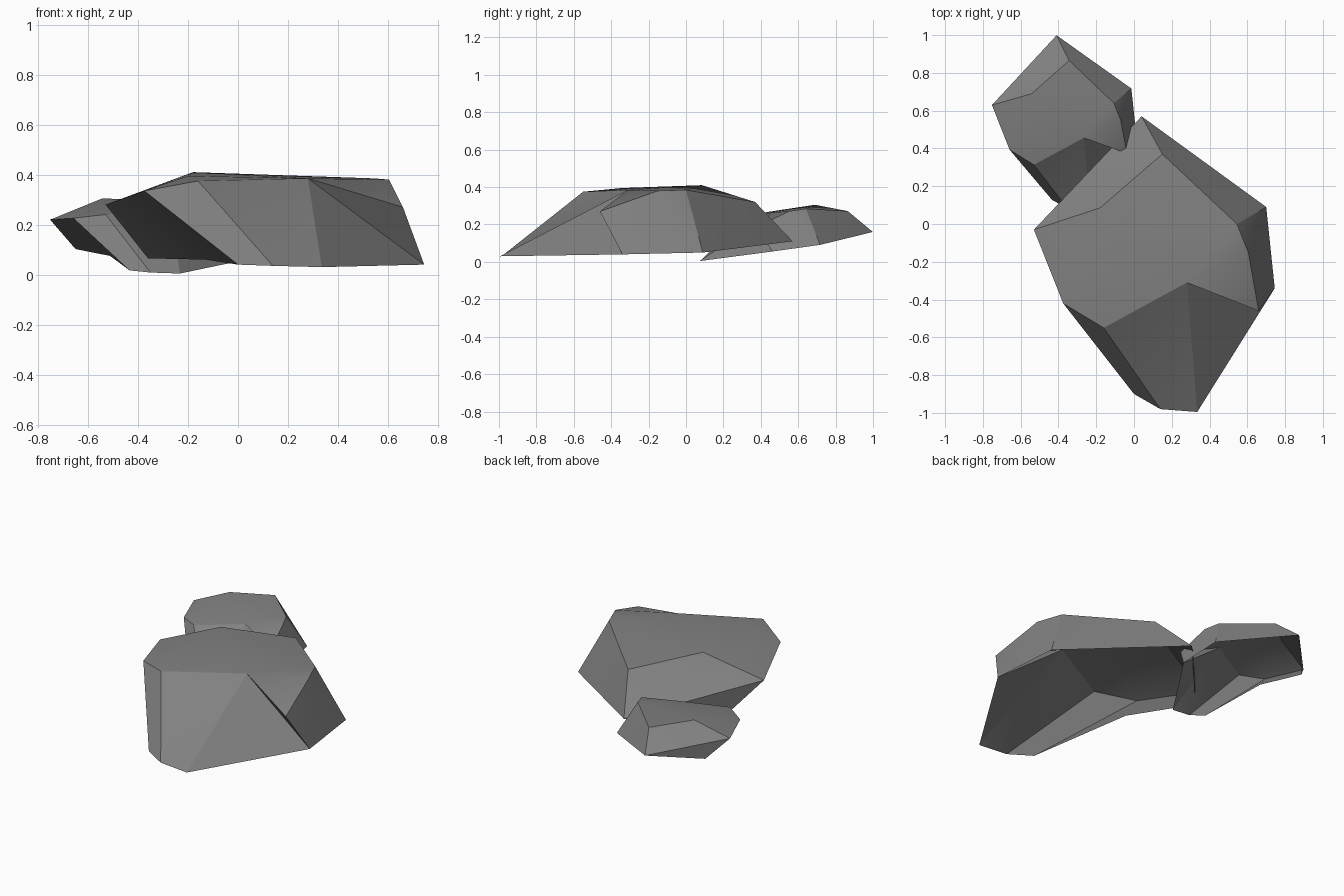
import bpy
import bmesh
from math import radians
from mathutils import Matrix

# Remove the default cube
default_cube = bpy.data.objects.get("Cube")
if default_cube:
    bpy.data.objects.remove(default_cube, do_unlink=True)

# Single stone colour
stone = bpy.data.materials.new("grey_stone")
stone.use_nodes = True
stone_colour = (0.22, 0.22, 0.22, 1.0)
stone.diffuse_color = stone_colour
shader = stone.node_tree.nodes["Principled BSDF"]
shader.inputs["Base Color"].default_value = stone_colour
shader.inputs["Roughness"].default_value = 0.9

# Corners of the boulder shell: ground rim first, then shoulders and crown
corners = {
    "rim_back": (0.04, 0.57, 0.11),
    "rim_east": (0.70, 0.09, 0.05),
    "rim_southeast": (0.745, -0.34, 0.04),
    "rim_front": (0.335, -0.995, 0.03),
    "rim_front_mid": (0.14, -0.98, 0.035),
    "rim_front_west": (0.0, -0.90, 0.04),
    "rim_west": (-0.13, -0.23, 0.06),
    "rim_northwest": (-0.36, 0.12, 0.065),
    "shoulder_back": (0.15, 0.37, 0.32),
    "shoulder_northeast": (0.545, 0.0, 0.385),
    "shoulder_east": (0.605, -0.15, 0.38),
    "shoulder_southeast": (0.66, -0.46, 0.27),
    "shoulder_southwest": (-0.16, -0.55, 0.375),
    "shoulder_west": (-0.375, -0.42, 0.335),
    "shoulder_northwest": (-0.53, -0.03, 0.28),
    "crown_back": (-0.18, 0.085, 0.41),
    "crown_west": (-0.2, -0.34, 0.395),
    "crown_front": (0.28, -0.31, 0.385),
}

# Facets, counter-clockwise from outside; the underside stays open
facets = [
    # Crown
    "crown_back crown_front shoulder_northeast shoulder_back",
    "crown_front shoulder_east shoulder_northeast",
    "crown_front shoulder_southeast shoulder_east",
    "crown_back crown_west crown_front",
    "crown_west shoulder_southwest crown_front",
    "crown_west shoulder_west shoulder_southwest",
    "crown_back shoulder_west crown_west",
    "crown_back shoulder_northwest shoulder_west",
    "crown_back shoulder_back shoulder_northwest",
    # Front slope
    "shoulder_southwest rim_front_mid crown_front",
    "rim_front_mid rim_front crown_front",
    "rim_front rim_southeast crown_front",
    "rim_southeast shoulder_southeast crown_front",
    "shoulder_west rim_front_west rim_front_mid shoulder_southwest",
    # East wall
    "rim_southeast shoulder_east shoulder_southeast",
    "rim_southeast rim_east shoulder_east",
    "rim_east shoulder_northeast shoulder_east",
    # Back wall
    "rim_east rim_back shoulder_back",
    "rim_east shoulder_back shoulder_northeast",
    "rim_back rim_northwest shoulder_northwest",
    "rim_back shoulder_northwest shoulder_back",
    # Overhanging west wall
    "shoulder_northwest rim_northwest rim_west",
    "shoulder_northwest rim_west shoulder_west",
    "shoulder_west rim_west rim_front_west",
]


def make_rock(name, placement):
    bm = bmesh.new()
    verts = {key: bm.verts.new(placement @ Matrix.Translation(co).to_translation())
             for key, co in corners.items()}
    for facet in facets:
        bm.faces.new([verts[key] for key in facet.split()])
    mesh = bpy.data.meshes.new(name)
    bm.to_mesh(mesh)
    bm.free()
    mesh.materials.append(stone)
    rock = bpy.data.objects.new(name, mesh)
    bpy.context.collection.objects.link(rock)
    bpy.ops.object.select_all(action="DESELECT")
    rock.select_set(True)
    bpy.context.view_layer.objects.active = rock
    bpy.ops.object.shade_smooth_by_angle(angle=radians(25))


# Large boulder, and a smaller tilted copy behind it
make_rock("large_rock", Matrix.Identity(4))
make_rock("small_rock", Matrix.Translation((-0.434, 0.667, 0.055))
          @ Matrix.Rotation(radians(6.6), 4, "X") @ Matrix.Scale(0.6, 4))
